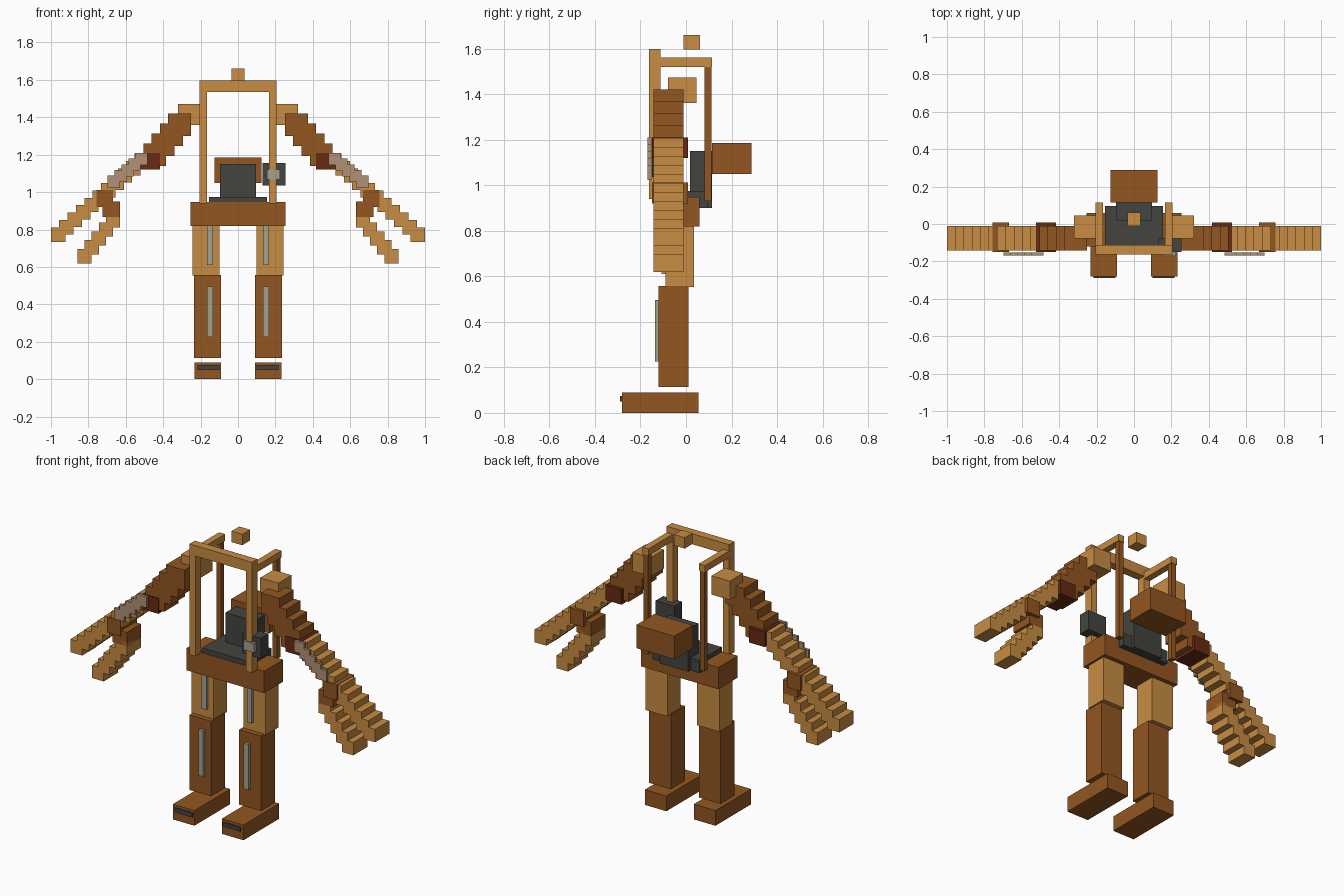
import bpy
import bmesh
from mathutils import Matrix, Vector

if "Cube" in bpy.data.objects:
    bpy.data.objects.remove(bpy.data.objects["Cube"], do_unlink=True)


def paint(name, r, g, b):
    mat = bpy.data.materials.new(name)
    mat.use_nodes = True
    mat.diffuse_color = (r, g, b, 1)
    bsdf = next(n for n in mat.node_tree.nodes if n.type == 'BSDF_PRINCIPLED')
    bsdf.inputs["Base Color"].default_value = (r, g, b, 1)
    return mat


amber = paint("amber", 0.58, 0.265, 0.055)
brown = paint("brown", 0.29, 0.095, 0.015)
maroon = paint("maroon", 0.135, 0.023, 0.006)
charcoal = paint("charcoal", 0.056, 0.06, 0.051)
glass = paint("pale_glass", 0.37, 0.36, 0.27)
rose = paint("rose_glass", 0.44, 0.28, 0.18)


def build(name, mat, boxes):
    """One object from boxes given as x, y and z ranges."""
    bm = bmesh.new()
    for ranges in boxes:
        lo, hi = (Vector(c) for c in zip(*ranges))
        place = Matrix.Translation((lo + hi) / 2) @ Matrix.Diagonal((*(hi - lo), 1))
        bmesh.ops.create_cube(bm, size=1, matrix=place)
    mesh = bpy.data.meshes.new(name)
    bm.to_mesh(mesh)
    bm.free()
    mesh.materials.append(mat)
    obj = bpy.data.objects.new(name, mesh)
    bpy.context.collection.objects.link(obj)


def box(name, mat, x, y, z):
    build(name, mat, [(x, y, z)])


def flip(x):
    return (-x[1], -x[0])


def pair(name, mat, *boxes):
    """The same boxes on the left and mirrored on the right."""
    build("left_" + name, mat, boxes)
    build("right_" + name, mat, [(flip(x), y, z) for x, y, z in boxes])


def stairs(start, end, count, size, y):
    """Boxes stepping evenly from one centre to another in x and z."""
    a, b = Vector(start), Vector(end)
    h = size / 2
    for i in range(count):
        c = a.lerp(b, i / (count - 1))
        yield (c.x - h, c.x + h), y, (c.y - h, c.y + h)


# Legs and feet
pair("foot", brown, ((0.09, 0.232), (-0.28, 0.055), (0, 0.09)))
pair("toe_plate", charcoal, ((0.1, 0.216), (-0.289, -0.28), (0.05, 0.075)))
pair("shin", brown, ((0.092, 0.235), (-0.12, 0.01), (0.113, 0.558)))
pair("shin_strip", glass, ((0.133, 0.165), (-0.137, -0.12), (0.225, 0.495)))
pair("thigh", amber, ((0.098, 0.243), (-0.09, 0.035), (0.553, 0.82)))
pair("thigh_strip", glass, ((0.133, 0.165), (-0.107, -0.09), (0.61, 0.825)))

# Hips, seat and backpack
box("hips", brown, (-0.255, 0.255), (-0.12, 0.06), (0.818, 0.948))
box("seat", charcoal, (-0.155, 0.155), (-0.115, 0.095), (0.9, 0.975))
box("backrest", charcoal, (-0.095, 0.095), (0.018, 0.115), (0.9, 1.15))
box("backpack", brown, (-0.125, 0.125), (0.115, 0.288), (1.048, 1.185))

# Cockpit frame
box("front_beam", amber, (-0.205, 0.205), (-0.162, -0.112), (1.535, 1.597))
pair("front_post", amber, ((0.165, 0.205), (-0.162, -0.112), (0.94, 1.54)))
pair("side_beam", amber, ((0.165, 0.205), (-0.112, 0.115), (1.52, 1.56)))
pair("rear_post", brown, ((0.17, 0.2), (0.082, 0.113), (0.93, 1.525)))
box("top_lamp", amber, (-0.035, 0.035), (-0.01, 0.062), (1.595, 1.66))

# Control box with screen
box("control_box", charcoal, (0.13, 0.255), (-0.15, -0.078), (1.035, 1.155))
box("control_screen", glass, (0.155, 0.225), (-0.17, -0.15), (1.068, 1.122))

# Arms
arm_y = (-0.143, -0.01)
joint_y = (-0.15, 0.008)
pair("shoulder", amber, ((0.2, 0.32), (-0.078, 0.046), (1.36, 1.472)))
pair("upper_arm", brown, *stairs((0.312, 1.36), (0.445, 1.2), 4, 0.122, arm_y))
pair("elbow", maroon, ((0.418, 0.523), joint_y, (1.12, 1.21)))
pair("forearm", amber, *stairs((0.515, 1.168), (0.962, 0.773), 11, 0.077, arm_y))
pair("forearm_panel", rose, *stairs((0.517, 1.177), (0.665, 1.055), 5, 0.065, (-0.168, -0.152)))

# Lower claws
pair("wrist", brown, ((0.668, 0.756), joint_y, (0.92, 1.012)),
     ((0.63, 0.725), arm_y, (0.868, 0.95)))
pair("lower_claw", amber, *stairs((0.668, 0.848), (0.82, 0.657), 5, 0.076, arm_y))
